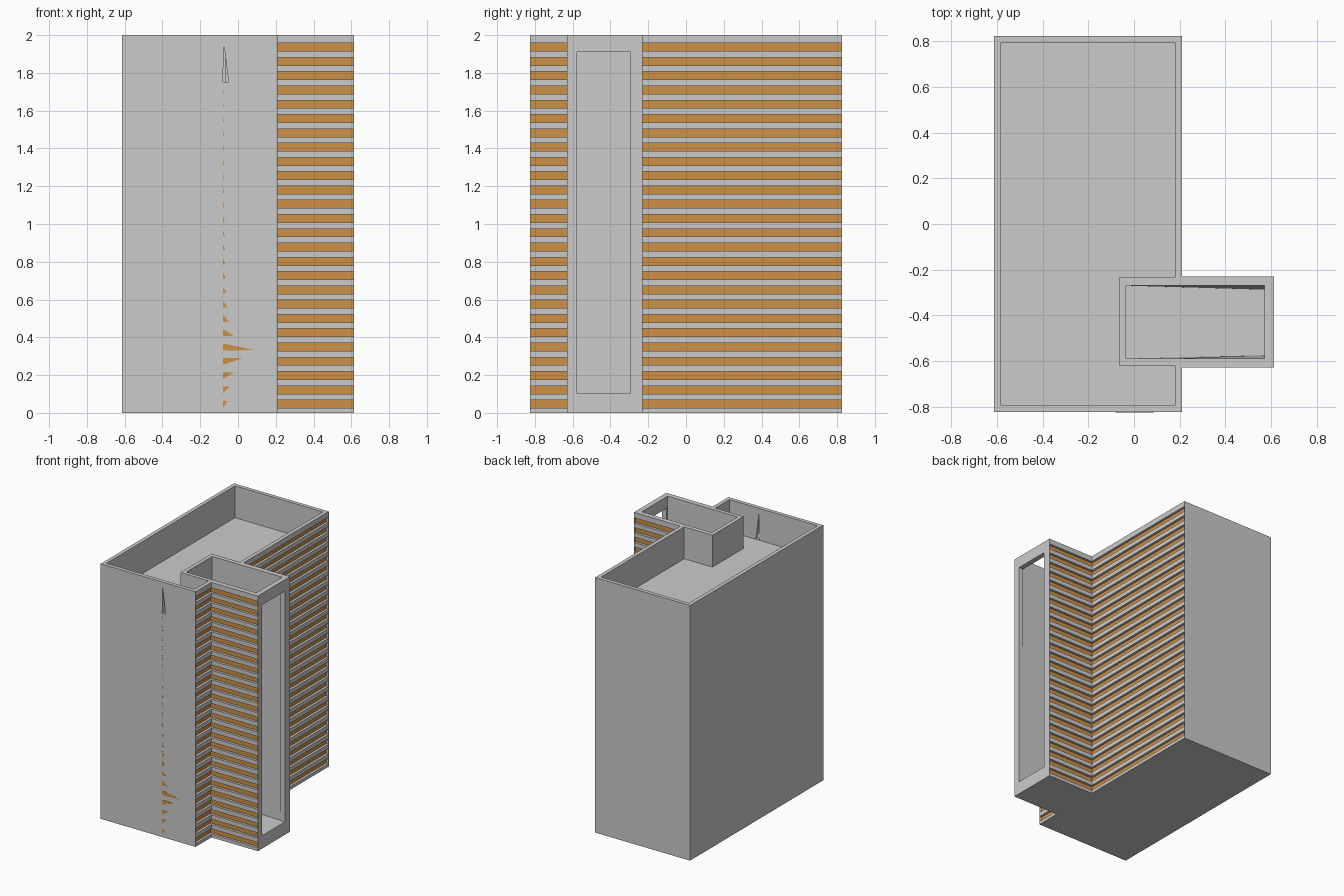
import bpy, bmesh

if "Cube" in bpy.data.objects:
    bpy.data.objects.remove(bpy.data.objects["Cube"])

D = 0.022          # groove depth
N = 26             # number of louvre grooves
PITCH = 1.89 / (N - 1)
levels = [0.0465 + i * PITCH for i in range(N)]

orange = bpy.data.materials.new("orange")
orange.diffuse_color = (0.62, 0.28, 0.06, 1)
orange.use_nodes = True
orange.node_tree.nodes["Principled BSDF"].inputs["Base Color"].default_value = orange.diffuse_color


def solids(name, parts, mat=None, helper=False):
    """One mesh from several prisms, each a (bottom loop, top loop) pair."""
    bm = bmesh.new()
    for lo, hi in parts:
        a = [bm.verts.new(p) for p in lo]
        b = [bm.verts.new(p) for p in hi]
        bm.faces.new(a[::-1])
        bm.faces.new(b)
        for i in range(len(a)):
            j = (i + 1) % len(a)
            bm.faces.new((a[i], a[j], b[j], b[i]))
    bmesh.ops.recalc_face_normals(bm, faces=bm.faces)
    me = bpy.data.meshes.new(name)
    bm.to_mesh(me)
    bm.free()
    ob = bpy.data.objects.new(name, me)
    bpy.context.collection.objects.link(ob)
    if mat:
        me.materials.append(mat)
    if helper:
        ob.hide_render = True
        ob.hide_viewport = True
        ob.display_type = 'WIRE'
    return ob


def up(plan, z0, z1):
    return [(x, y, z0) for x, y in plan], [(x, y, z1) for x, y in plan]


def rect(x0, x1, y0, y1):
    return [(x0, y0), (x1, y0), (x1, y1), (x0, y1)]


# plan strips that follow the louvred walls on both sides of the stair tower
def strips(inner, outer):
    i, o, e, t = inner, outer, 0.823, 0.6105
    front = [(0.21 - i, -e), (0.21 - i, -0.63 + i), (t, -0.63 + i),
             (t, -0.63 - o), (0.21 + o, -0.63 - o), (0.21 + o, -e)]
    back = [(t, -0.23 - i), (0.21 - i, -0.23 - i), (0.21 - i, e),
            (0.21 + o, e), (0.21 + o, -0.23 + o), (t, -0.23 + o)]
    return front, back


# building mass
plan = [(-0.613, -0.825), (0.21, -0.825), (0.21, -0.63), (0.613, -0.63),
        (0.613, -0.23), (0.21, -0.23), (0.21, 0.825), (-0.613, 0.825)]
building = solids("building", [up(plan, 0, 2)])

# sunken roof, wrapping around the tower head
roof = [(-0.583, -0.795), (0.18, -0.795), (0.18, -0.62), (-0.065, -0.62),
        (-0.065, -0.235), (0.18, -0.235), (0.18, 0.795), (-0.583, 0.795)]
cut_roof = solids("roof_cutter", [up(roof, 1.75, 2.1)], helper=True)

# open tower shaft, slightly narrower at the bottom
shaft_lo = [(-0.035, -0.59), (0.573, -0.575), (0.573, -0.288), (-0.035, -0.27)]
shaft_hi = rect(-0.035, 0.573, -0.59, -0.27)
cut_shaft = solids("shaft_cutter", [([(x, y, 0.1) for x, y in shaft_lo],
                                     [(x, y, 2.01) for x, y in shaft_hi])], helper=True)

# tall tower window
cut_window = solids("window_cutter",
                    [up(rect(0.5, 0.7, -0.577, -0.295), 0.102, 1.91)], helper=True)

# narrow slit in the front parapet
slit = [(-0.08, 1.752), (-0.05, 1.752), (-0.075, 1.955)]
cut_slit = solids("slit_cutter", [([(x, -0.9, z) for x, z in slit],
                                   [(x, -0.78, z) for x, z in slit])], helper=True)

# horizontal grooves
cut_grooves = solids("groove_cutter", [up(s, z - 0.021, z + 0.021)
                                       for z in levels for s in strips(D, 0.01)], helper=True)

for cutter in (cut_roof, cut_shaft, cut_window, cut_slit, cut_grooves):
    m = building.modifiers.new(cutter.name, 'BOOLEAN')
    m.operation = 'DIFFERENCE'
    m.solver = 'EXACT'
    m.object = cutter

# coloured bands at the back of the grooves
solids("groove_bands", [up(s, z - 0.021, z + 0.021)
                        for z in levels for s in strips(D, 0.003 - D)], orange)

# small pointed accents on the front wall
accents = []
for z in levels[:23]:
    w = min(0.21, max(0.005, 0.0065 / max(abs(z - 0.31), 0.01)))
    if abs(z - 0.27) < 0.02:
        w = 0.1
    side = 1 if z < 0.3 else -1
    tri = [(-0.08, z - 0.019), (-0.08, z + 0.019), (-0.08 + w, z + side * 0.016)]
    accents.append(([(x, -0.8255, z) for x, z in tri], [(x, -0.82, z) for x, z in tri]))
solids("front_accents", accents, orange)
